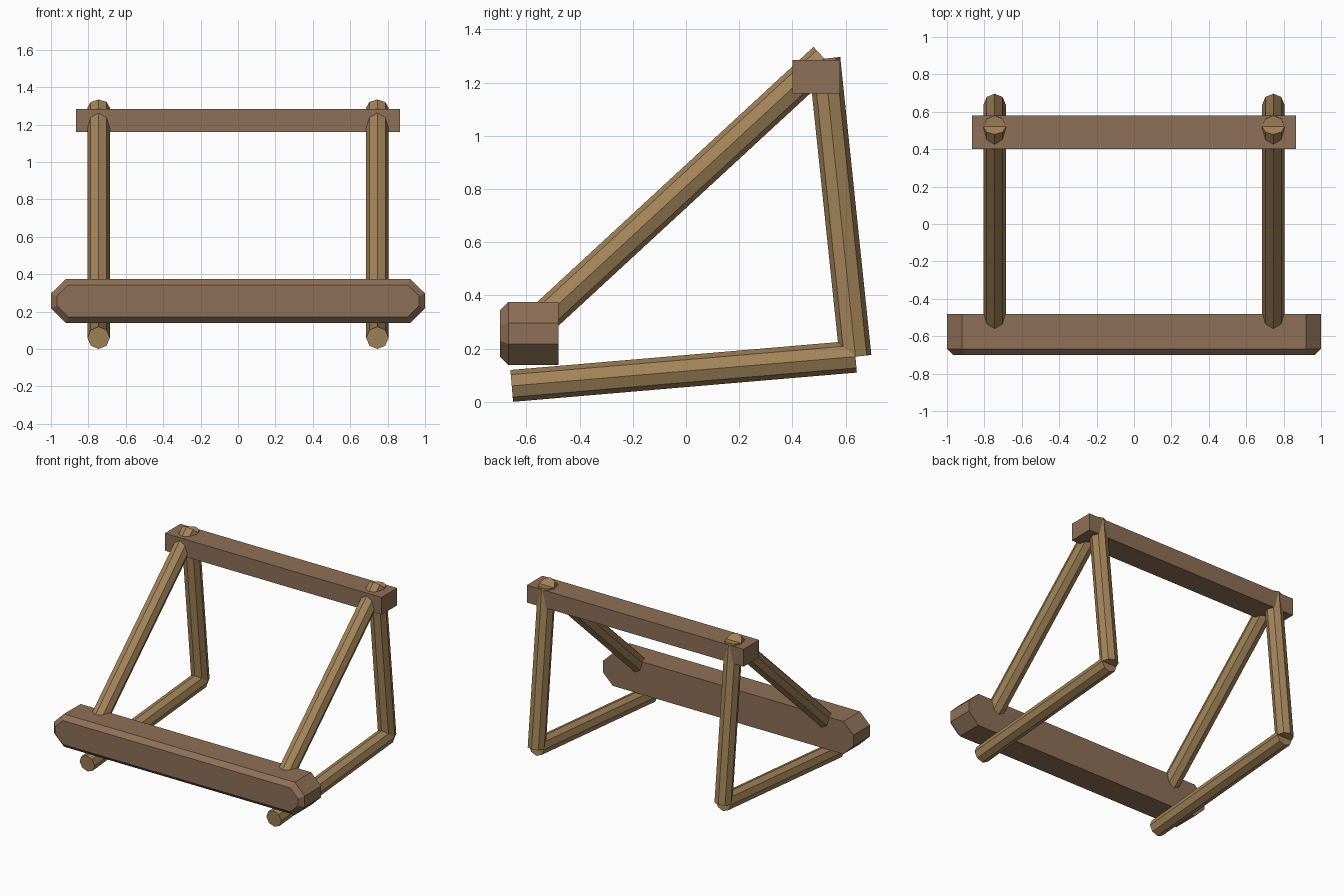
import bpy, bmesh, math
from mathutils import Matrix, Vector

cube = bpy.data.objects.get("Cube")
if cube:
    bpy.data.objects.remove(cube, do_unlink=True)


def make_material(name, rgb):
    mat = bpy.data.materials.new(name)
    mat.use_nodes = True
    color = (*rgb, 1.0)
    mat.diffuse_color = color
    mat.node_tree.nodes["Principled BSDF"].inputs["Base Color"].default_value = color
    return mat


BROWN = make_material("brown wood", (0.275, 0.162, 0.096))
TAN = make_material("tan wood", (0.365, 0.23, 0.1))


def finish(bm, name, mat):
    bmesh.ops.recalc_face_normals(bm, faces=bm.faces)
    mesh = bpy.data.meshes.new(name)
    bm.to_mesh(mesh)
    bm.free()
    mesh.materials.append(mat)
    obj = bpy.data.objects.new(name, mesh)
    bpy.context.collection.objects.link(obj)
    return obj


def pole(name, x, start, end, radius=0.06):
    """Eight-sided pole between two (y, z) points in the plane at x."""
    a, b = Vector((x, *start)), Vector((x, *end))
    d = b - a
    tilt = Matrix.Rotation(math.atan2(-d.y, d.z), 4, 'X')
    bm = bmesh.new()
    bmesh.ops.create_cone(bm, cap_ends=True, segments=8, radius1=radius,
                          radius2=radius, depth=d.length,
                          matrix=Matrix.Translation((a + b) / 2) @ tilt)
    return finish(bm, name, TAN)


# Triangular side frames
TOP, HEEL, TOE, SEAT = (0.52, 1.29), (0.637, 0.17), (-0.655, 0.06), (-0.585, 0.27)
for side, x in (("left", 0.745), ("right", -0.745)):
    pole(side + "_back_post", x, HEEL, TOP)
    pole(side + "_diagonal_brace", x, SEAT, TOP)
    pole(side + "_ground_runner", x, TOE, HEEL)

# Top crossbeam
bm = bmesh.new()
bmesh.ops.create_cube(bm, size=1, matrix=Matrix.Translation((0, 0.49, 1.222))
                      @ Matrix.Diagonal((1.73, 0.178, 0.125, 1)))
finish(bm, "top_crossbeam", BROWN)

# Front beam: clipped-end outline, extruded back, front rim chamfered
FRONT, BACK = -0.70, -0.48
quarter = [(1.0, 0.04), (0.92, 0.118)]
outline = (quarter + [(-x, z) for x, z in reversed(quarter)]
           + [(-x, -z) for x, z in quarter] + [(x, -z) for x, z in reversed(quarter)])
bm = bmesh.new()
face = bm.faces.new([bm.verts.new((x, FRONT, z + 0.257)) for x, z in outline])
extruded = bmesh.ops.extrude_face_region(bm, geom=[face], use_keep_orig=True)
moved = [g for g in extruded["geom"] if isinstance(g, bmesh.types.BMVert)]
bmesh.ops.translate(bm, verts=moved, vec=(0, BACK - FRONT, 0))
bmesh.ops.recalc_face_normals(bm, faces=bm.faces)
rim = [e for e in bm.edges if all(v.co.y < FRONT + 0.001 for v in e.verts)]
bmesh.ops.bevel(bm, geom=rim, offset=0.032, segments=1, affect='EDGES')
finish(bm, "front_beam", BROWN)
